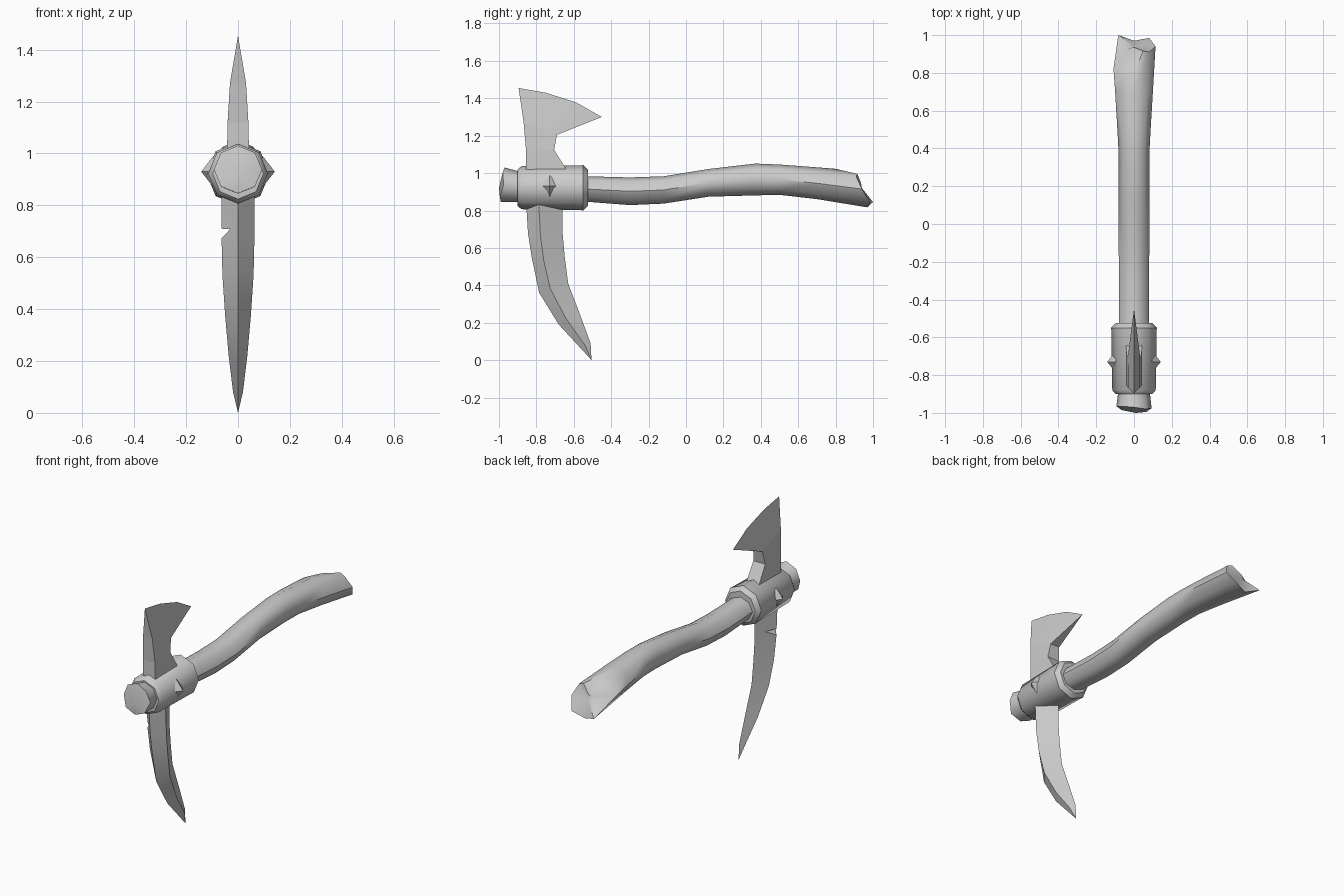
import bpy, bmesh
from math import cos, sin, pi, radians
from mathutils import Vector

if "Cube" in bpy.data.objects:
    bpy.data.objects.remove(bpy.data.objects["Cube"])


def make(name, bm, smooth=None):
    bmesh.ops.recalc_face_normals(bm, faces=bm.faces)
    mesh = bpy.data.meshes.new(name)
    bm.to_mesh(mesh)
    bm.free()
    ob = bpy.data.objects.new(name, mesh)
    bpy.context.collection.objects.link(ob)
    if smooth:
        bpy.ops.object.select_all(action='DESELECT')
        ob.select_set(True)
        bpy.context.view_layer.objects.active = ob
        bpy.ops.object.shade_smooth_by_angle(angle=radians(smooth))
    return ob


def loft(rings, start=None, end=None, cap_end=True):
    """Skin closed rings; ends are capped flat or fanned to a point."""
    bm = bmesh.new()
    rows = [[bm.verts.new(p) for p in r] for r in rings]
    n = len(rows[0])
    for a, b in zip(rows, rows[1:]):
        for i in range(n):
            j = (i + 1) % n
            bm.faces.new((a[i], a[j], b[j], b[i]))
    for row, tip, cap in ((rows[0], start, True), (rows[-1], end, cap_end)):
        if tip:
            v = bm.verts.new(tip)
            for i in range(n):
                bm.faces.new((row[i], row[(i + 1) % n], v))
        elif cap:
            bm.faces.new(row)
    return bm


def ring(y, zc, rx, rz, ys=None):
    return [Vector((rx * cos(k * pi / 4), ys[k] if ys else y,
                    zc + rz * sin(k * pi / 4))) for k in range(8)]


# Handle: crooked octagonal branch with two broken ends
sections = [(-.90, .928, .085, .083), (-.53, .915, .08, .068), (-.30, .903, .08, .074),
            (-.12, .91, .081, .073), (.12, .948, .081, .074), (.37, .966, .081, .085),
            (.5, .965, .088, .081), (.7, .946, .1, .085)]
knob = ring(0, .938, .093, .092, [-.975, -.98, -.97, -.965, -.965, -.985, -.99, -.995])
stump = ring(0, .915, .114, .098, [.94, .91, .925, .9, .9, 1.0, .97, .985])
bm = loft([knob] + [ring(*s) for s in sections] + [stump],
          start=(0.01, -1.0, .92), end=(0, .94, .92))
# slanted chip on the broken tail
bmesh.ops.bisect_plane(bm, geom=bm.verts[:] + bm.edges[:] + bm.faces[:],
                       plane_co=(-.07, .73, 1.007),
                       plane_no=Vector((-.0149, .0106, .0194)).normalized(), clear_outer=True)
bmesh.ops.holes_fill(bm, edges=[e for e in bm.edges if e.is_boundary], sides=0)
make("handle", bm, 48)

# Collar: faceted metal sleeve with chamfered rims
collar = [(-.90, .098), (-.88, .115), (-.56, .12), (-.55, .122), (-.525, .098)]
make("collar", loft([ring(y, .922, r, r) for y, r in collar]), 46)

# Side studs: four-sided points
for side, name in ((1, "stud_right"), (-1, "stud_left")):
    base = [(side * .095, -.73 + a, .93 + b)
            for a, b in ((.058, 0), (0, .06), (-.058, 0), (0, -.06))]
    make(name, loft([base], end=(side * .142, -.73, .93)))

# Axe blade: thick neck thinning to a flared edge
rows = [((-.855, .93), (-.60, .96), .042), ((-.855, 1.02), (-.64, 1.02), .042),
        ((-.855, 1.12), (-.705, 1.125), .04), ((-.868, 1.27), (-.69, 1.205), .031)]
sides = [([Vector(a).lerp(Vector(b), k / 3) for k in range(4)], t) for a, b, t in rows]
sides.append(([Vector(p) for p in
               ((-.895, 1.455), (-.75, 1.43), (-.585, 1.377), (-.45, 1.30))], 0))
bm = loft([[(t, *p) for p in pts] + [(-t, *p) for p in reversed(pts)] for pts, t in sides],
          cap_end=False)
bmesh.ops.remove_doubles(bm, verts=bm.verts, dist=.0001)
make("axe_blade", bm)

# Pick blade: curved diamond section (front, ridge, back, half width)
pick = [((-.857, .88), (-.79, .88), (-.66, .88), .064),
        ((-.845, .68), (-.778, .66), (-.66, .68), .063),
        ((-.825, .55), (-.76, .53), (-.648, .55), .060),
        ((-.785, .36), (-.725, .38), (-.63, .41), .050),
        ((-.68, .19), (-.64, .22), (-.565, .24), .036),
        ((-.56, .06), (-.54, .08), (-.51, .09), .019)]
blade = make("pick_blade", loft([[(0, *f), (t, *m), (0, *b), (-t, *m)] for f, m, b, t in pick],
                                end=(0, -.505, 0)), 20)

# Nick in the pick blade
tri = ((-.1, .712), (-.03, .708), (-.1, .635))
nick = make("nick_cutter", loft([[(x, y, z) for x, z in tri] for y in (-.95, -.55)]))
nick.hide_render = True
nick.hide_viewport = True
mod = blade.modifiers.new("nick", 'BOOLEAN')
mod.operation = 'DIFFERENCE'
mod.object = nick
